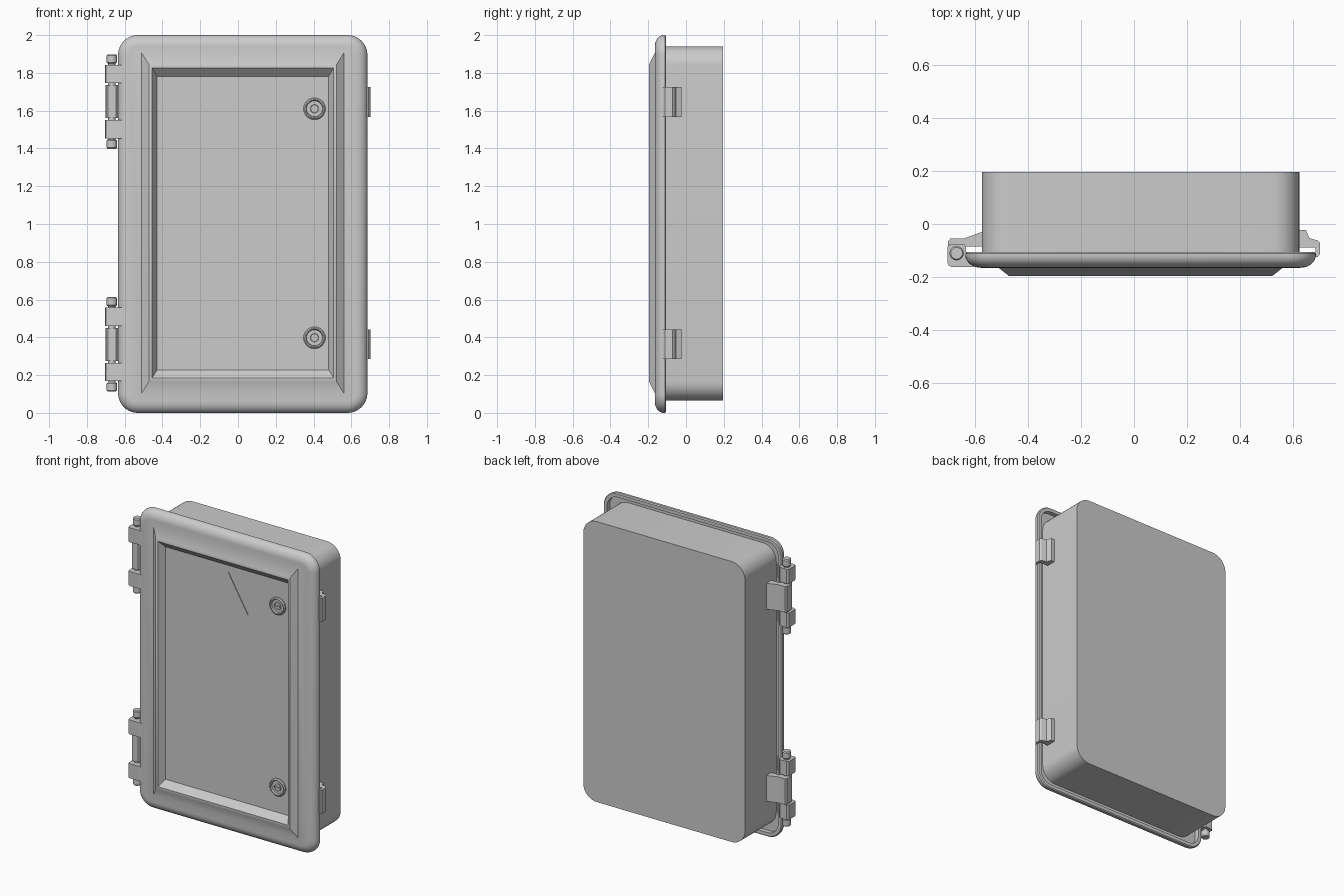
import bpy, bmesh, math

if "Cube" in bpy.data.objects:
    bpy.data.objects.remove(bpy.data.objects["Cube"])


def finish(bm, name, angle=30):
    bmesh.ops.recalc_face_normals(bm, faces=bm.faces)
    me = bpy.data.meshes.new(name)
    bm.to_mesh(me)
    bm.free()
    ob = bpy.data.objects.new(name, me)
    bpy.context.collection.objects.link(ob)
    bpy.ops.object.select_all(action='DESELECT')
    ob.select_set(True)
    bpy.context.view_layer.objects.active = ob
    bpy.ops.object.shade_smooth_by_angle(angle=math.radians(angle))
    return ob


def rect_loop(bm, x0, x1, z0, z1, r, y, n=10):
    """Rounded rectangle in the xz plane; with r = 0 each corner is one shared vertex."""
    loop = []
    corners = [(x1 - r, z1 - r), (x0 + r, z1 - r), (x0 + r, z0 + r), (x1 - r, z0 + r)]
    for i, (cx, cz) in enumerate(corners):
        if r == 0:
            loop += [bm.verts.new((cx, y, cz))] * (n + 1)
            continue
        for k in range(n + 1):
            a = math.pi / 2 * (i + k / n)
            loop.append(bm.verts.new((cx + r * math.cos(a), y, cz + r * math.sin(a))))
    return loop


def loft(name, sections):
    bm = bmesh.new()
    loops = [rect_loop(bm, *s) for s in sections]
    for a, b in zip(loops, loops[1:]):
        for i in range(len(a)):
            j = (i + 1) % len(a)
            vs = list(dict.fromkeys((a[i], a[j], b[j], b[i])))
            if len(vs) > 2:
                bm.faces.new(vs)
    for lp in (loops[0], loops[-1]):
        bm.faces.new(list(dict.fromkeys(lp)))
    return finish(bm, name)


def extrude_z(name, pts, z0, z1):
    """Extrude an xy outline from z0 to z1."""
    bm = bmesh.new()
    lo = [bm.verts.new((x, y, z0)) for x, y in pts]
    hi = [bm.verts.new((x, y, z1)) for x, y in pts]
    bm.faces.new(lo)
    bm.faces.new(hi)
    for i in range(len(pts)):
        j = (i + 1) % len(pts)
        bm.faces.new((lo[i], lo[j], hi[j], hi[i]))
    return finish(bm, name)


def lathe(name, profile, place, n=32):
    """Revolve (radius, height) pairs; place maps (u, v, h) to a position."""
    bm = bmesh.new()
    rings = [[bm.verts.new(place(r * math.cos(2 * math.pi * k / n),
                                 r * math.sin(2 * math.pi * k / n), h))
              for k in range(n)] for r, h in profile]
    for a, b in zip(rings, rings[1:]):
        for k in range(n):
            m = (k + 1) % n
            bm.faces.new((a[k], a[m], b[m], b[k]))
    bm.faces.new(rings[0])
    bm.faces.new(rings[-1])
    return finish(bm, name)


# Box body
loft("box_body", [(-0.573, 0.623, 0.065, 1.94, 0.1, y) for y in (-0.136, 0.195)])

# Door: sealing groove at the back, rounded rim, raised frame, sunken panel
DX0, DX1 = -0.635, 0.685


def inset(d, y):
    return (DX0 + d, DX1 - d, d, 2 - d, 0.105 - d, y)


door = [inset(0.028, -0.135), inset(0.028, -0.105), inset(0.006, -0.105), inset(0, -0.111)]
for k in range(9):
    a = math.pi / 2 * k / 8
    door.append(inset(0.06 * (1 - math.cos(a)), -0.118 - 0.047 * math.sin(a)))
door += [(-0.51, 0.56, 0.105, 1.905, 0, -0.165),
         (-0.472, 0.522, 0.165, 1.845, 0, -0.195),
         (-0.454, 0.506, 0.186, 1.825, 0, -0.195),
         (-0.428, 0.48, 0.228, 1.782, 0, -0.155)]
loft("door", door)

# Raised warning triangle plate
bm = bmesh.new()
tri = [(-0.105, 1.49), (0.185, 1.49), (0.04, 1.737)]
back = [bm.verts.new((x, -0.153, z)) for x, z in tri]
front = [bm.verts.new((x, -0.160, z)) for x, z in tri]
bm.faces.new(front)
bm.faces.new(back)
for i in range(3):
    j = (i + 1) % 3
    bm.faces.new((back[i], back[j], front[j], front[i]))
finish(bm, "warning_triangle")

# Door locks: stepped ring with a recessed core and a small key bar
for z in (1.61, 0.398):
    def on_door(u, v, h, z=z):
        return (0.405 + u, -0.155 - h, z + v)
    lathe("lock", [(0.058, -0.005), (0.058, 0.008), (0.052, 0.014), (0.046, 0.014),
                   (0.042, 0.004), (0.026, 0.004), (0.026, 0.010), (0.022, 0.010),
                   (0.020, 0.006)], on_door)
    extrude_z("lock_key_bar", [(0.391, -0.157), (0.419, -0.157), (0.419, -0.166), (0.391, -0.166)],
              z - 0.003, z + 0.003)

# Hinges: door knuckles, body leaf and pin
PX, PY = -0.668, -0.11
knuckle = [(-0.688, -0.162), (-0.6, -0.162), (-0.6, -0.112), (-0.632, -0.105), (-0.632, -0.086),
           (-0.642, -0.075), (-0.692, -0.075), (-0.703, -0.086), (-0.703, -0.145), (-0.699, -0.156)]
leaf = [(-0.692, -0.055), (-0.642, -0.055), (-0.56, -0.025), (-0.56, -0.084), (-0.634, -0.084),
        (-0.634, -0.125), (-0.645, -0.137), (-0.688, -0.137), (-0.698, -0.125), (-0.701, -0.066)]
for zc in (1.648, 0.363):
    extrude_z("hinge_leaf", leaf, zc - 0.087, zc + 0.087)
    for s in (-1, 1):
        z0, z1 = sorted((zc + s * 0.098, zc + s * 0.195))
        extrude_z("hinge_knuckle", knuckle, z0, z1)
    half = [(0.022, 0.25), (0.027, 0.244), (0.027, 0.207), (0.02, 0.2)]
    prof = half + [(r, -h) for r, h in reversed(half)]
    lathe("hinge_pin", prof, lambda u, v, h, zc=zc: (PX + u, PY + v, zc + h), 24)

# Side catches on the body
catch = [(0.61, -0.023), (0.648, -0.023), (0.66, -0.053), (0.692, -0.062), (0.701, -0.072),
         (0.701, -0.112), (0.692, -0.124), (0.684, -0.124), (0.684, -0.088), (0.61, -0.088)]
for zc in (1.645, 0.363):
    extrude_z("side_catch", catch, zc - 0.079, zc + 0.079)
